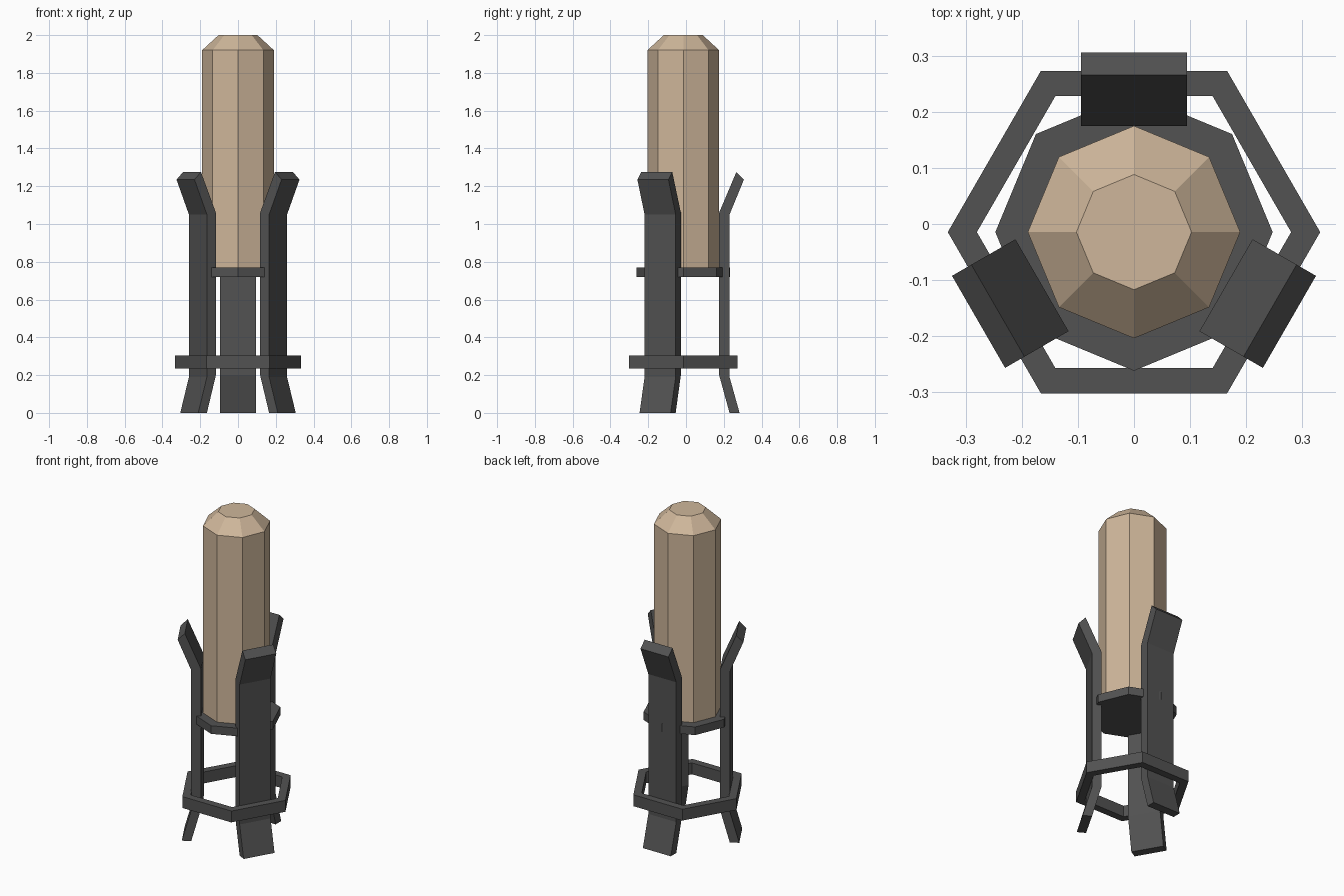
import bpy, bmesh, math

if "Cube" in bpy.data.objects:
    bpy.data.objects.remove(bpy.data.objects["Cube"])

CY = -0.0145  # axis of the holder in y


def material(name, rgb):
    m = bpy.data.materials.new(name)
    m.diffuse_color = (*rgb, 1.0)
    m.use_nodes = True
    m.node_tree.nodes["Principled BSDF"].inputs["Base Color"].default_value = m.diffuse_color
    return m


WOOD = material("pale_tan", (0.62, 0.47, 0.325))
IRON = material("dark_grey", (0.085, 0.085, 0.085))


def finish(name, bm, mat, rot=0.0):
    bmesh.ops.recalc_face_normals(bm, faces=bm.faces)
    me = bpy.data.meshes.new(name)
    bm.to_mesh(me)
    bm.free()
    me.materials.append(mat)
    ob = bpy.data.objects.new(name, me)
    ob.location.y = CY
    ob.rotation_euler.z = rot
    bpy.context.collection.objects.link(ob)
    return ob


def lathe(name, profile, sides, mat, closed=False):
    """Spin (radius, z) points into a faceted solid; closed makes a ring."""
    bm = bmesh.new()
    loops = [[bm.verts.new((r * math.cos(math.tau * i / sides),
                            r * math.sin(math.tau * i / sides), z))
              for i in range(sides)] for r, z in profile]
    pairs = list(zip(loops, loops[1:]))
    if closed:
        pairs.append((loops[-1], loops[0]))
    else:
        bm.faces.new(loops[0])
        bm.faces.new(loops[-1])
    for a, b in pairs:
        for i in range(sides):
            j = (i + 1) % sides
            bm.faces.new((a[i], a[j], b[j], b[i]))
    return finish(name, bm, mat)


# Octagonal post with a chamfered top
lathe("post", [(0.19, 0.77), (0.19, 1.92), (0.103, 2.0)], 8, WOOD)

# Octagonal support plate under the post
lathe("support_plate", [(0.248, 0.72), (0.248, 0.77)], 8, IRON)

# Hexagonal brace ring around the legs
lathe("brace_ring", [(0.281, 0.235), (0.333, 0.235), (0.333, 0.305), (0.281, 0.305)],
      6, IRON, closed=True)

# Three flared flat-bar legs: (inner point, outer point) as (radius, z)
SECTIONS = [((0.245, 0.0), (0.298, 0.0)), ((0.19, 0.2), (0.245, 0.19)),
            ((0.19, 1.06), (0.245, 1.05)), ((0.281, 1.275), (0.321, 1.235))]
HALF_W = 0.095
for n, angle in enumerate((90, 210, 330)):
    bm = bmesh.new()
    loops = [[bm.verts.new((r, s * HALF_W, z)) for (r, z), s in
              ((a, -1), (a, 1), (b, 1), (b, -1))] for a, b in SECTIONS]
    bm.faces.new(loops[0])
    bm.faces.new(loops[-1])
    for a, b in zip(loops, loops[1:]):
        for i in range(4):
            j = (i + 1) % 4
            bm.faces.new((a[i], a[j], b[j], b[i]))
    finish(f"leg_{n + 1}", bm, IRON, math.radians(angle))
